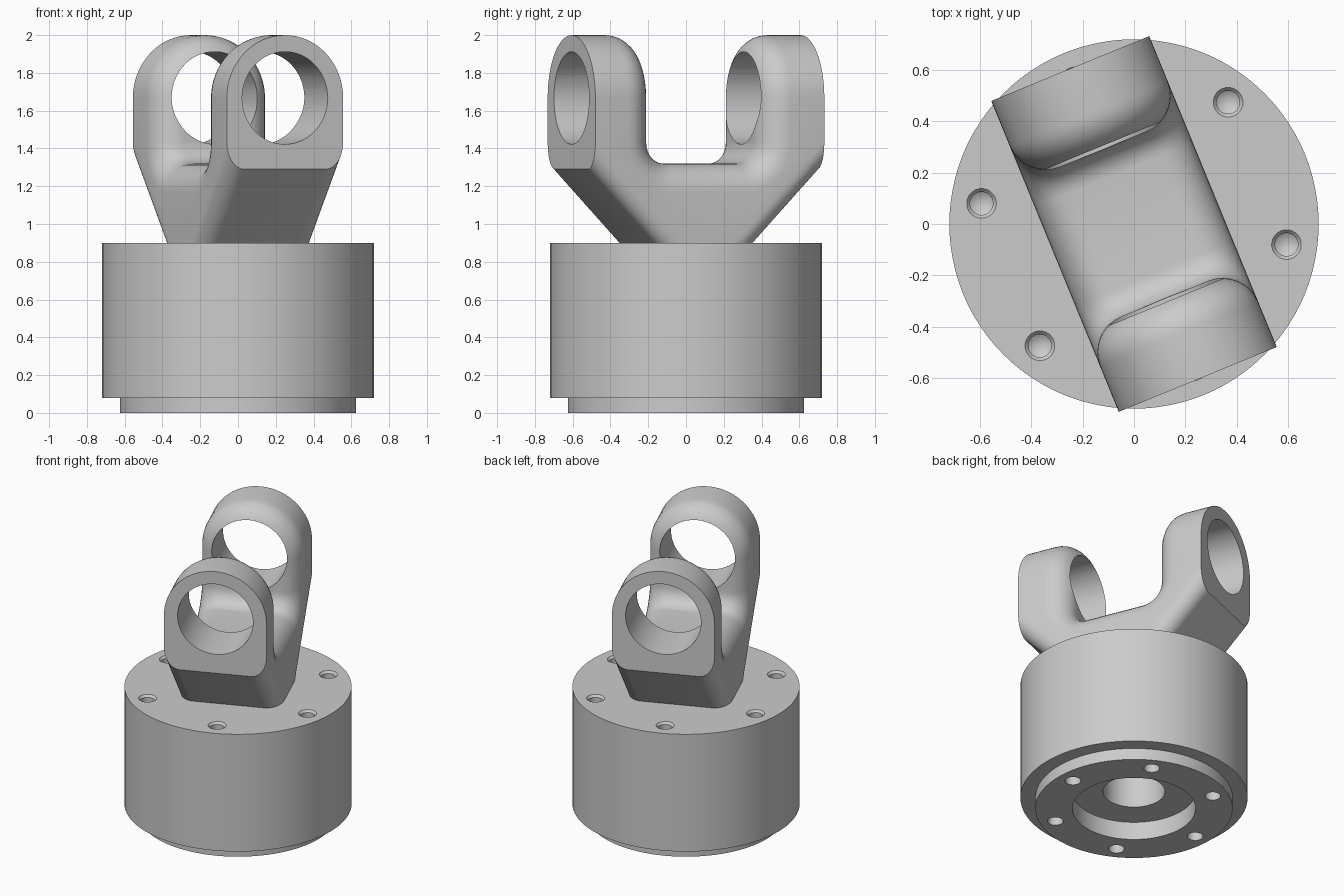
import bpy, bmesh
from math import sin, cos, pi, radians
from mathutils import Matrix, Vector

cube = bpy.data.objects.get("Cube")
if cube:
    bpy.data.objects.remove(cube)

steel = bpy.data.materials.new("grey steel")
steel.use_nodes = True
grey = (0.6, 0.6, 0.6, 1)
steel.diffuse_color = grey
steel.node_tree.nodes["Principled BSDF"].inputs["Base Color"].default_value = grey

YAW = radians(22.3)


def add_object(name, bm):
    bmesh.ops.recalc_face_normals(bm, faces=bm.faces)
    mesh = bpy.data.meshes.new(name)
    bm.to_mesh(mesh)
    bm.free()
    mesh.materials.append(steel)
    obj = bpy.data.objects.new(name, mesh)
    bpy.context.collection.objects.link(obj)
    return obj


def lathe(bm, profile, steps, at=Matrix()):
    """Spin a closed (radius, z) profile whose ends lie on the axis."""
    start = set(bm.verts)
    verts = [bm.verts.new((r, 0, z)) for r, z in profile]
    edges = [bm.edges.new(pair) for pair in zip(verts, verts[1:])]
    bmesh.ops.spin(bm, geom=verts + edges, cent=(0, 0, 0), axis=(0, 0, 1),
                   angle=2 * pi, steps=steps, use_merge=True)
    new = [v for v in bm.verts if v not in start]
    bmesh.ops.remove_doubles(bm, verts=new, dist=0.0001)
    new = [v for v in bm.verts if v not in start]
    bmesh.ops.transform(bm, matrix=at, verts=new)


def cut(obj, cutter):
    """Subtract the cutter, keep the result and drop the cutter."""
    cutter.hide_render = True
    mod = obj.modifiers.new("cut", "BOOLEAN")
    mod.operation, mod.solver, mod.object = "DIFFERENCE", "EXACT", cutter
    graph = bpy.context.evaluated_depsgraph_get()
    mesh = bpy.data.meshes.new_from_object(obj.evaluated_get(graph))
    obj.modifiers.clear()
    obj.data = mesh
    bpy.data.objects.remove(cutter)


def smooth(obj):
    bpy.ops.object.select_all(action="DESELECT")
    obj.select_set(True)
    bpy.context.view_layer.objects.active = obj
    bpy.ops.object.shade_smooth_by_angle(angle=radians(30))


# Round base with spigot, bottom recess and centre bore
bm = bmesh.new()
lathe(bm, [(0, 0.6), (0.196, 0.6), (0.196, 0.125), (0.39, 0.125), (0.39, 0),
           (0.625, 0), (0.625, 0.08), (0.72, 0.08), (0.72, 0.9), (0, 0.9)], 96)
base = add_object("base", bm)

# Drilled bolt holes, six above and six below
bm = bmesh.new()
for i in range(6):
    turn = Matrix.Rotation(YAW + radians(30 + 60 * i), 4, "Z")
    lathe(bm, [(0, 0.66), (0.045, 0.69), (0.045, 0.885), (0.058, 0.9),
               (0.058, 0.95), (0, 0.95)], 24, turn @ Matrix.Translation((0.6, 0, 0)))
    turn = Matrix.Rotation(YAW + radians(40 + 60 * i), 4, "Z")
    lathe(bm, [(0, -0.05), (0.05, -0.05), (0.05, 0.22), (0, 0.25)], 24,
          turn @ Matrix.Translation((0.523, 0, 0)))
cut(base, add_object("bolt_hole_cutter", bm))
smooth(base)

# Yoke: U profile across the width, with a round head on each arm
W, HEAD, OUT, INNER, SADDLE, FILLET = 0.333, 1.667, 0.655, 0.315, 1.32, 0.11
half = [(0.26, 0.88), (OUT, 1.29), (OUT, HEAD), (INNER, HEAD)]
for k in range(9):
    a = k * pi / 16
    half.append((INNER - FILLET + FILLET * cos(a), SADDLE + FILLET - FILLET * sin(a)))
n = len(half)
loop = half + [(-v, z) for v, z in reversed(half)]

bm = bmesh.new()
right = [bm.verts.new((W, v, z)) for v, z in loop]
left = [bm.verts.new((-W, v, z)) for v, z in loop]
sides = [bm.faces.new(right), bm.faces.new(left)]
inner, slopes = [], []
count = len(loop)
heads = {2: (2, 3), count - 4: (count - 3, count - 4)}
arcs = {}
for outer_i, inner_i in heads.values():
    for i in (outer_i, inner_i):
        v = loop[i][0]
        mid = [bm.verts.new((W * cos(k * pi / 32), v, HEAD + W * sin(k * pi / 32)))
               for k in range(1, 32)]
        arcs[i] = [right[i]] + mid + [left[i]]
    a, b = arcs[outer_i], arcs[inner_i]
    for k in range(32):
        sides.append(bm.faces.new((a[k], a[k + 1], b[k + 1], b[k])))
for i in range(count):
    j = (i + 1) % count
    if i in heads:
        continue
    if i in arcs:
        face = bm.faces.new(arcs[i] + [left[j], right[j]])
    elif j in arcs:
        face = bm.faces.new(arcs[j] + [left[i], right[i]])
    else:
        face = bm.faces.new((right[i], right[j], left[j], left[i]))
    if 3 <= i <= count - 5:
        inner.append(face)
    elif i in (0, count - 2):
        slopes.append(face)


def borders(faces):
    chosen, flank = set(faces), set(sides)
    return [e for e in bm.edges if any(f in chosen for f in e.link_faces)
            and any(f in flank for f in e.link_faces)]


# Soft rounding on the inside rim and the sloping corners
bmesh.ops.recalc_face_normals(bm, faces=bm.faces)
edges = [(borders(slopes), 0.1), (borders(inner), 0.15)]
for group, size in edges:
    bmesh.ops.bevel(bm, geom=[e for e in group if e.is_valid], offset=size,
                    offset_type="OFFSET", segments=8, profile=0.5,
                    affect="EDGES", clamp_overlap=False)
yoke = add_object("yoke", bm)

# Pin bore through both arms
bm = bmesh.new()
bore = Matrix.Translation((0, 0, HEAD)) @ Matrix.Rotation(pi / 2, 4, "X")
lathe(bm, [(0, -1), (0.245, -1), (0.245, 1), (0, 1)], 64, bore)
cut(yoke, add_object("pin_bore_cutter", bm))
yoke.data.transform(Matrix.Rotation(YAW, 4, "Z"))
smooth(yoke)
